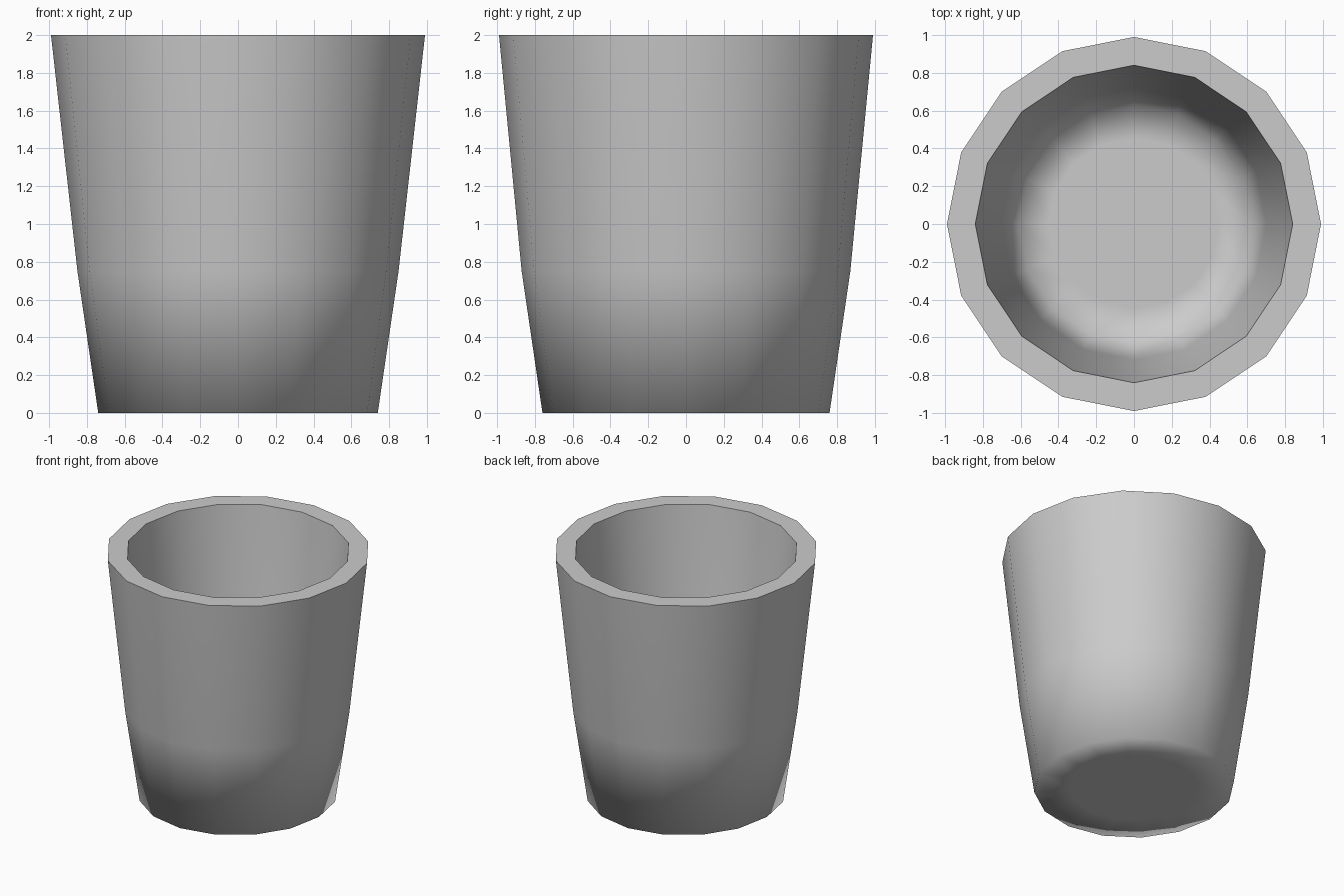
import bpy, bmesh, math

if "Cube" in bpy.data.objects:
    bpy.data.objects.remove(bpy.data.objects["Cube"])

SIDES = 16
# half-width x, half-width y, z: from under-centre, up the outside, over the lip, down to the floor
profile = [
    (0.48, 0.48, 0.00),
    (0.74, 0.76, 0.00),
    (0.85, 0.87, 0.75),
    (0.99, 0.99, 2.00),
    (0.84, 0.84, 2.00),
    (0.70, 0.72, 0.75),
    (0.61, 0.63, 0.15),
    (0.45, 0.45, 0.15),
]
LIP = (3, 4)  # rings that stay crisp

bm = bmesh.new()
rings = []
for rx, ry, z in profile:
    rings.append([bm.verts.new((rx * math.cos(2 * math.pi * i / SIDES),
                                ry * math.sin(2 * math.pi * i / SIDES), z))
                  for i in range(SIDES)])

# walls, lip and floor margins
for a, b in zip(rings, rings[1:]):
    for i in range(SIDES):
        j = (i + 1) % SIDES
        bm.faces.new((a[i], a[j], b[j], b[i]))

# underside and inner floor
bm.faces.new(list(reversed(rings[0])))
bm.faces.new(rings[-1])
bmesh.ops.recalc_face_normals(bm, faces=bm.faces[:])

# smooth body with a sharp lip
for f in bm.faces:
    f.smooth = True
for r in LIP:
    for i in range(SIDES):
        bm.edges.get((rings[r][i], rings[r][(i + 1) % SIDES])).smooth = False

mesh = bpy.data.meshes.new("cup")
bm.to_mesh(mesh)
bm.free()
cup = bpy.data.objects.new("cup", mesh)
bpy.context.collection.objects.link(cup)
